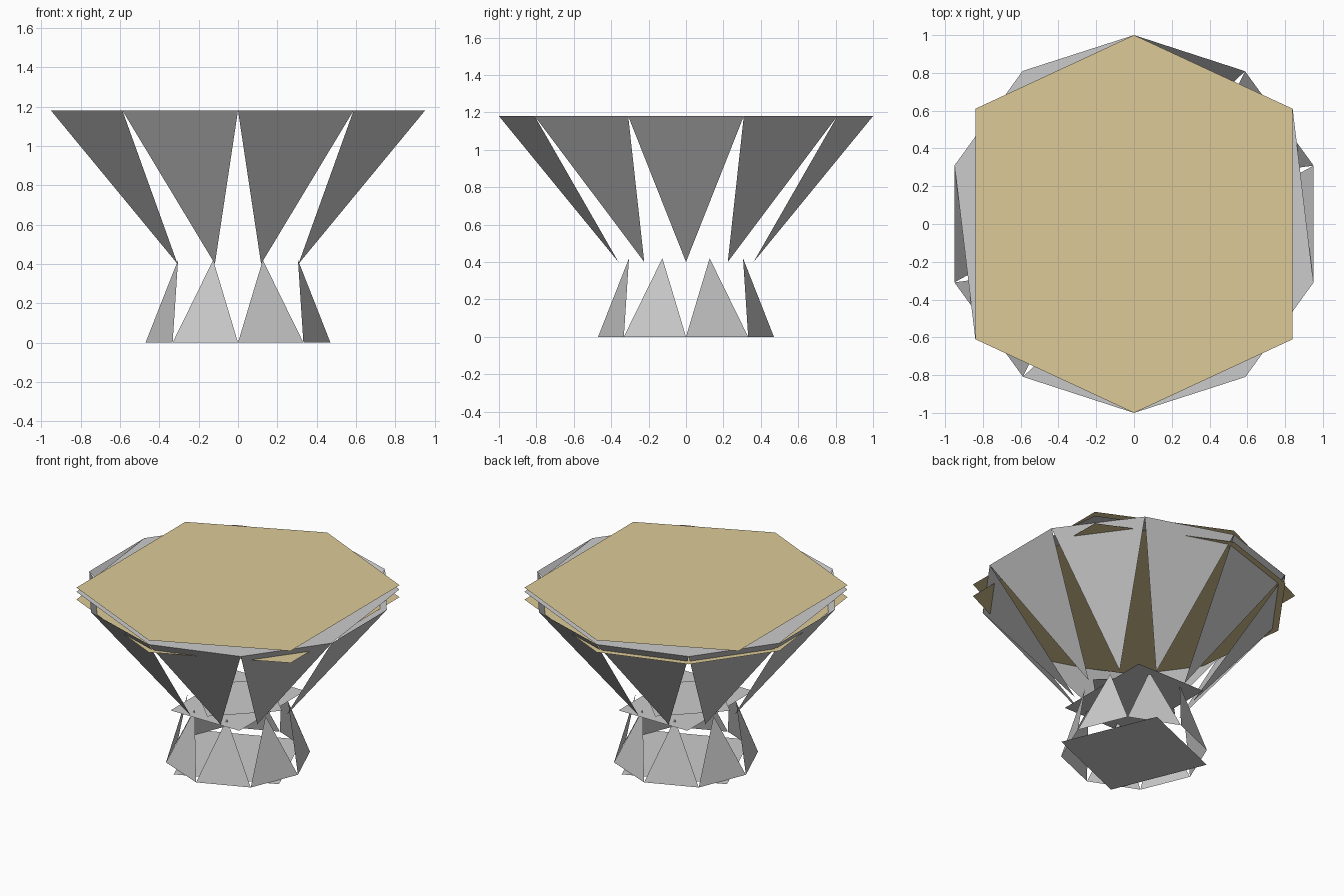
import bpy
from math import cos, sin, radians

if "Cube" in bpy.data.objects:
    bpy.data.objects.remove(bpy.data.objects["Cube"])


def make_object(name, verts, faces, material=None):
    mesh = bpy.data.meshes.new(name)
    mesh.from_pydata(verts, [], faces)
    mesh.update()
    obj = bpy.data.objects.new(name, mesh)
    bpy.context.collection.objects.link(obj)
    if material:
        mesh.materials.append(material)
    return obj


def polar(r, degrees, z):
    a = radians(degrees)
    return (r * cos(a), r * sin(a), z)


def petals(name, sides, start, r_edge, z_edge, r_tip, z_tip):
    """Ring of separate triangles: one side on a polygon edge, tip at the other ring."""
    step = 360 / sides
    verts, faces = [], []
    up = z_tip > z_edge
    for i in range(sides):
        a = start + i * step
        verts += [polar(r_edge, a, z_edge), polar(r_edge, a + step, z_edge),
                  polar(r_tip, a + step / 2, z_tip)]
        tri = (3 * i, 3 * i + 1, 3 * i + 2)
        faces.append(tri if up else tri[::-1])
    return make_object(name, verts, faces)


def plate(name, outline, z, material=None, down=False):
    verts = [(x, y, z) for x, y in outline]
    order = list(range(len(verts)))
    return make_object(name, verts, [order[::-1] if down else order], material)


gold = bpy.data.materials.new("gold")
gold.diffuse_color = (0.72, 0.59, 0.31, 1)
gold.use_nodes = True
gold.node_tree.nodes["Principled BSDF"].inputs["Base Color"].default_value = gold.diffuse_color

# Flared bowl and foot, open between the triangular petals
petals("bowl_petals", 10, 18, 1.0, 1.18, 0.38, 0.40)
petals("foot_petals", 8, 0, 0.47, 0.0, 0.33, 0.42)

# Foot plates
plate("foot_base", [polar(0.49, -22.5 + 90 * i, 0)[:2] for i in range(4)], 0.0, down=True)
plate("foot_cap", [polar(0.345, 90 * i, 0)[:2] for i in range(4)], 0.42)

# Bowl floor and rim plate
plate("bowl_floor", [(0.27, -0.37), (0.27, 0.37), (-0.27, 0.37), (-0.27, -0.37)], 0.40, down=True)
half = [(0, 1), (-0.59, 0.81), (-0.95, 0.31), (-0.84, -0.61)]
plate("rim_plate", half + [(-x, -y) for x, y in half], 1.18)

# Golden top, upper and lower sheets
plate("gold_top", [(0, 1), (-0.84, 0.61), (-0.84, -0.61),
                   (0, -1), (0.84, -0.61), (0.84, 0.61)], 1.21, gold)
plate("gold_underside", [(0, 1), (-0.59, 0.81), (-0.95, 0.31), (-0.84, -0.61),
                         (0, -1), (0.84, -0.61), (0.84, 0.61)], 1.125, gold, down=True)
